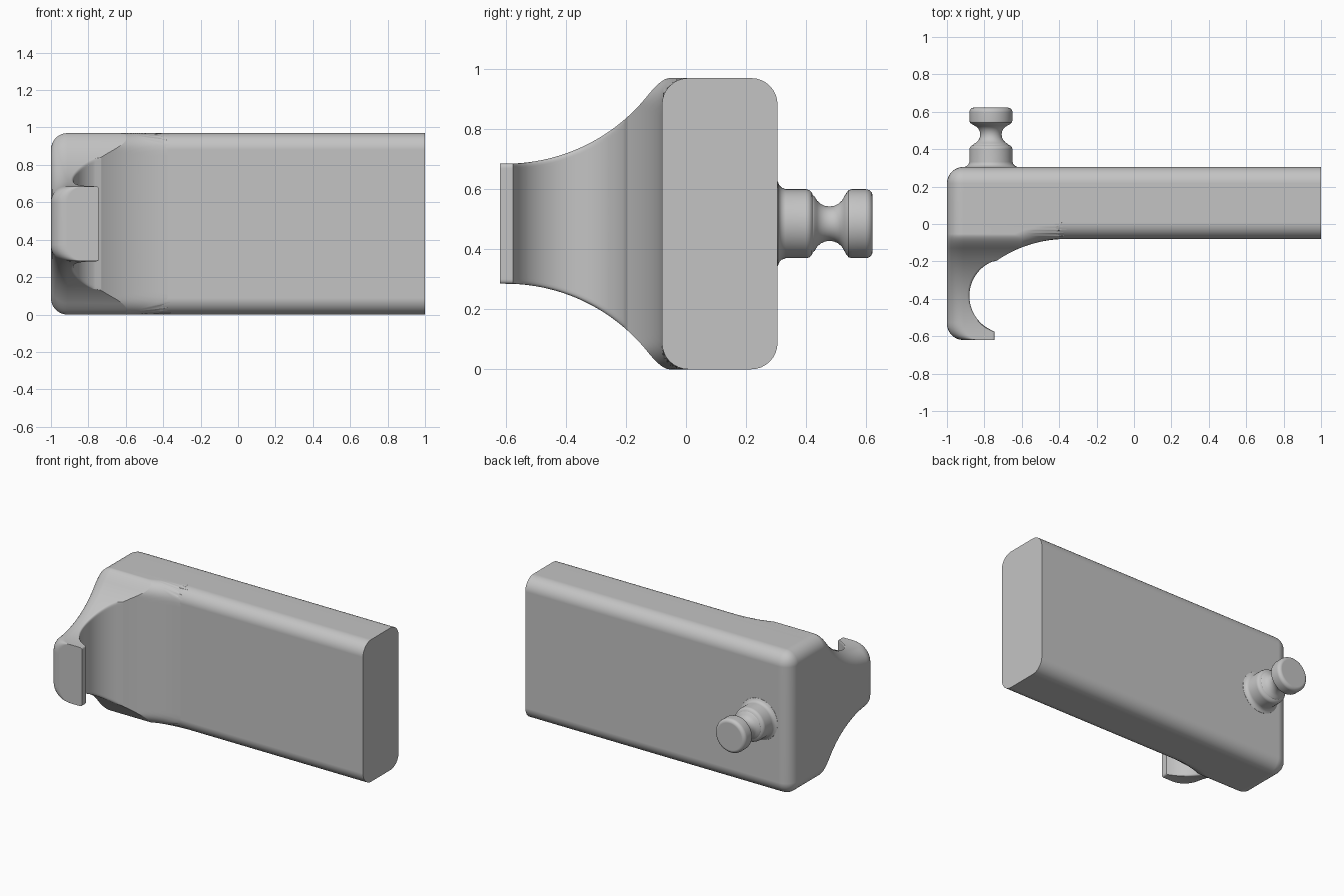
import bpy, bmesh, math

cube = bpy.data.objects.get("Cube")
if cube:
    bpy.data.objects.remove(cube, do_unlink=True)

R = 0.088            # main edge radius
MID, HALF = 0.485, 0.485
FRONT, BACK = -0.08, 0.305

grey = bpy.data.materials.new("plain grey")
grey.use_nodes = True
GREY = (0.55, 0.55, 0.55, 1)
grey.diffuse_color = GREY
for node in grey.node_tree.nodes:
    if node.type == 'BSDF_PRINCIPLED':
        node.inputs["Base Color"].default_value = GREY


def finish(bm, name):
    bmesh.ops.recalc_face_normals(bm, faces=bm.faces)
    mesh = bpy.data.meshes.new(name)
    bm.to_mesh(mesh)
    bm.free()
    obj = bpy.data.objects.new(name, mesh)
    bpy.context.collection.objects.link(obj)
    mesh.materials.append(grey)
    bpy.ops.object.select_all(action='DESELECT')
    obj.select_set(True)
    bpy.context.view_layer.objects.active = obj
    bpy.ops.object.shade_smooth_by_angle(angle=math.radians(30))
    weighted = obj.modifiers.new("weighted_normals", 'WEIGHTED_NORMAL')
    weighted.keep_sharp = True
    return obj


def skin(bm, rings, caps=True):
    """Join closed rings of points into a tube."""
    loops = [[bm.verts.new(p) for p in ring] for ring in rings]
    n = len(loops[0])
    for a, b in zip(loops, loops[1:]):
        for i in range(n):
            j = (i + 1) % n
            bm.faces.new((a[i], a[j], b[j], b[i]))
    if caps:
        bm.faces.new(loops[0])
        bm.faces.new(loops[-1])


def inset(distance, radius):
    """How far a rounded edge falls back at a distance into the rounding."""
    d = min(max(distance, 0), radius)
    return radius - math.sqrt(radius * radius - d * d)


# Main block: rounded everywhere but the flat right-hand end
bm = bmesh.new()
bmesh.ops.create_cube(bm, size=1)
for v in bm.verts:
    v.co.x *= 2
    v.co.y = BACK if v.co.y > 0 else FRONT
    v.co.z = MID + (HALF if v.co.z > 0 else -HALF)
soft = [e for e in bm.edges if not all(v.co.x > 0.9 for v in e.verts)]
bmesh.ops.bevel(bm, geom=soft, offset=R, segments=8, profile=0.5, affect='EDGES')
finish(bm, "main_block")


# Hook: horizontal throat and flared sides, built from slices along y
THROAT_END = -0.196


def half_height(y):
    arc = 0.805 - math.sqrt(0.366 - min(max(y + 0.6, 0), 0.6) ** 2)
    k = 0.06
    blend = max(k - abs(arc - HALF), 0) / k
    return min(arc, HALF) - blend * blend * k / 4


def inner_x(y):
    if y < -0.574:
        return -0.745
    if y < THROAT_END:
        return -0.68 - math.sqrt(0.04 - (y + 0.385) ** 2)
    if y < FRONT:
        return -0.36 - math.sqrt(0.66 ** 2 - (y + 0.74) ** 2)
    return -0.36


def hook_slice(y):
    h = half_height(y)
    left = -1 + inset(-0.62 + R - y, R)
    ring = []
    # inner side, bottom to top
    for i in range(33):
        dz = h * math.sin((i / 16 - 1) * math.pi / 2)
        if y < THROAT_END:
            x = inner_x(y) - inset(abs(dz) - h + 0.012, 0.012)
        else:
            fall = inset(abs(dz) - HALF + R, R)
            x = inner_x(max(y - fall, THROAT_END))
        ring.append((x, y, MID + dz))
    # rounded outer corners, top then bottom
    for start in (0.5, 1.0):
        side = 1 if start == 0.5 else -1
        for i in range(9):
            a = math.pi * (start + i / 16)
            ring.append((left + R + R * math.cos(a), y,
                         MID + side * (h - R) + R * math.sin(a)))
    return ring


def spread(a, b, n):
    return [a + (b - a) * i / n for i in range(n)]


layers = [-0.62 + R * (1 - math.cos(i / 12 * math.pi / 2)) for i in range(12)]
layers += spread(-0.62 + R, THROAT_END, 50)
layers += spread(THROAT_END, 0.02, 72) + [0.02]
bm = bmesh.new()
skin(bm, [hook_slice(y) for y in layers])
finish(bm, "hook")

# Turned peg on the back: (y, radius) profile
profile = [(0.29, 0.145), (0.306, 0.14), (0.311, 0.128), (0.319, 0.12),
           (0.332, 0.115), (0.4, 0.115), (0.411, 0.112), (0.419, 0.104),
           (0.423, 0.094)]
for i in range(9):
    a = math.pi * (0.12 + 0.76 * i / 8)
    profile.append((0.478 - 0.053 * math.cos(a), 0.11 - 0.053 * math.sin(a)))
profile += [(0.535, 0.104), (0.542, 0.112), (0.553, 0.115)]
for i in range(7):
    a = i / 6 * math.pi / 2
    profile.append((0.598 + 0.024 * math.sin(a), 0.091 + 0.024 * math.cos(a)))

SIDES = 48
bm = bmesh.new()
skin(bm, [[(-0.765 + r * math.cos(2 * math.pi * i / SIDES), y,
            MID + r * math.sin(2 * math.pi * i / SIDES))
           for i in range(SIDES)] for y, r in profile])
finish(bm, "back_peg")
